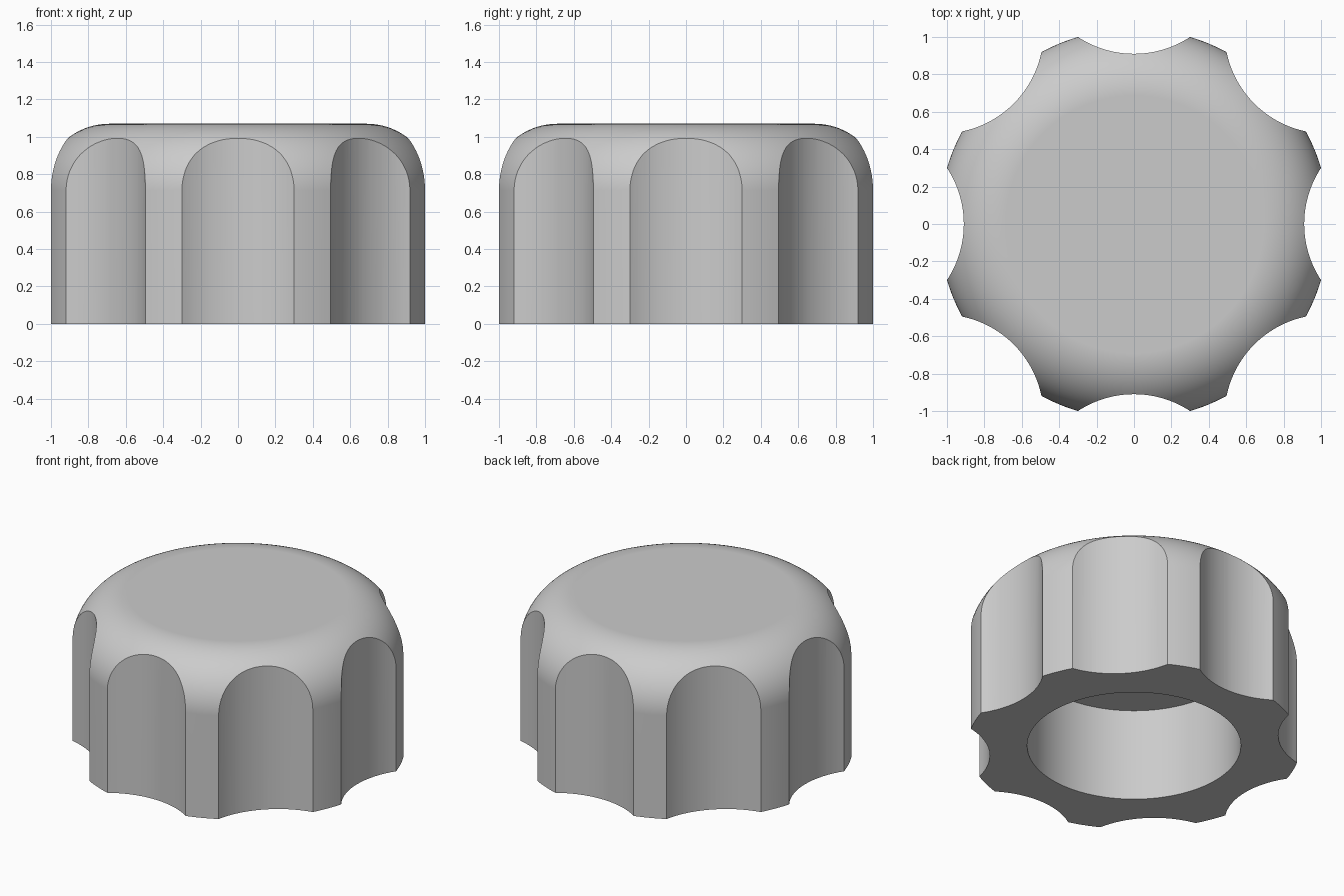
import bpy
import bmesh
import math
from mathutils import Matrix, Vector

cube = bpy.data.objects.get("Cube")
if cube:
    bpy.data.objects.remove(cube, do_unlink=True)

RADIUS, HEIGHT, FILLET = 1.044, 1.07, 0.355
BORE_RADIUS, BORE_DEPTH = 0.67, 0.64
FLUTES, FLUTE_RADIUS, FLUTE_CENTRE = 8, 0.545, 1.455
SEGMENTS = 192

# Plain grey material
grey = bpy.data.materials.new("plain_grey")
grey.use_nodes = True
colour = (0.6, 0.6, 0.6, 1)
grey.diffuse_color = colour
grey.node_tree.nodes["Principled BSDF"].inputs["Base Color"].default_value = colour


def make_object(name, bm):
    bmesh.ops.recalc_face_normals(bm, faces=bm.faces)
    mesh = bpy.data.meshes.new(name)
    bm.to_mesh(mesh)
    bm.free()
    mesh.materials.append(grey)
    obj = bpy.data.objects.new(name, mesh)
    bpy.context.collection.objects.link(obj)
    return obj


# Knob body: one turned profile from the bore ceiling round to the top face
profile = [(BORE_RADIUS, BORE_DEPTH), (BORE_RADIUS, 0), (RADIUS, 0)]
steps = 20
for i in range(steps + 1):
    a = math.pi / 2 * i / steps
    profile.append((RADIUS - FILLET + FILLET * math.cos(a),
                    HEIGHT - FILLET + FILLET * math.sin(a)))

bm = bmesh.new()
rings = []
for r, z in profile:
    rings.append([bm.verts.new((r * math.cos(t), r * math.sin(t), z))
                  for t in (math.tau * k / SEGMENTS for k in range(SEGMENTS))])
for low, high in zip(rings, rings[1:]):
    for k in range(SEGMENTS):
        n = (k + 1) % SEGMENTS
        bm.faces.new((low[k], low[n], high[n], high[k]))
bm.faces.new(rings[0])
bm.faces.new(rings[-1])
knob = make_object("fluted_knob", bm)

# Finger flutes: a ring of upright cylinders cut out of the rim
bm = bmesh.new()
for k in range(FLUTES):
    a = math.tau * k / FLUTES
    centre = Vector((math.cos(a), math.sin(a), 0)) * FLUTE_CENTRE
    centre.z = HEIGHT / 2
    bmesh.ops.create_cone(bm, cap_ends=True, segments=128,
                          radius1=FLUTE_RADIUS, radius2=FLUTE_RADIUS, depth=2,
                          matrix=Matrix.Translation(centre) @ Matrix.Rotation(a, 4, "Z"))
cutter = make_object("flute_cutter", bm)
cutter.hide_render = True

cut = knob.modifiers.new("flutes", "BOOLEAN")
cut.operation = "DIFFERENCE"
cut.solver = "EXACT"
cut.object = cutter

bpy.ops.object.select_all(action="DESELECT")
knob.select_set(True)
bpy.context.view_layer.objects.active = knob
bpy.ops.object.modifier_apply(modifier=cut.name)
bpy.data.objects.remove(cutter, do_unlink=True)

# Smooth shading with crisp flute edges
bpy.ops.object.shade_smooth_by_angle(angle=math.radians(30))
weighted = knob.modifiers.new("weighted_normals", "WEIGHTED_NORMAL")
weighted.keep_sharp = True
